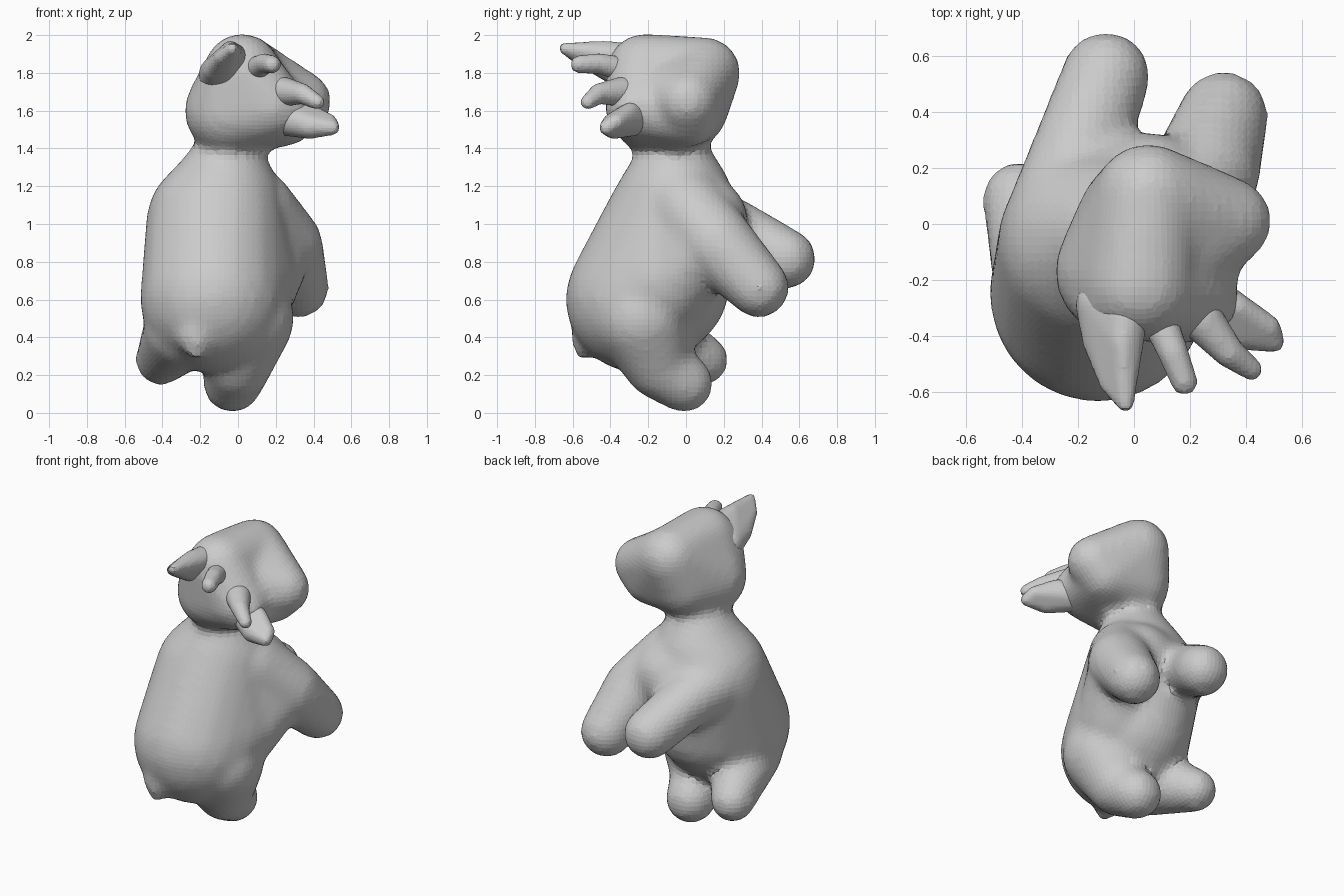
import bpy, bmesh
from mathutils import Matrix


def add_hull(bm, balls):
    """Convex skin around a set of balls (x, y, z, radius)."""
    part = bmesh.new()
    for x, y, z, r in balls:
        bmesh.ops.create_icosphere(part, subdivisions=3, radius=r,
                                   matrix=Matrix.Translation((x, y, z)))
    res = bmesh.ops.convex_hull(part, input=part.verts)
    junk = [v for v in part.verts if not v.link_faces]
    junk += [g for g in res["geom_interior"] if isinstance(g, bmesh.types.BMVert) and g not in junk]
    bmesh.ops.delete(part, geom=junk, context='VERTS')
    tmp = bpy.data.meshes.new("tmp")
    part.to_mesh(tmp)
    part.free()
    bm.from_mesh(tmp)
    bpy.data.meshes.remove(tmp)


def blend(name, hulls, voxel, smooth):
    """Fuse several hulls into one soft surface."""
    bm = bmesh.new()
    for h in hulls:
        add_hull(bm, h)
    me = bpy.data.meshes.new(name)
    bm.to_mesh(me)
    bm.free()
    ob = bpy.data.objects.new(name, me)
    bpy.context.collection.objects.link(ob)
    m = ob.modifiers.new("fuse", 'REMESH')
    m.mode, m.voxel_size = 'VOXEL', voxel
    m = ob.modifiers.new("soften", 'SMOOTH')
    m.factor, m.iterations = 0.5, smooth
    return ob


def chain(*balls):
    """Limb: hull of each neighbouring pair of balls."""
    return [[a, b] for a, b in zip(balls, balls[1:])]


# torso
hip, belly = (-0.13, -0.25, 0.60, 0.39), (-0.10, -0.13, 0.67, 0.36)
flank, chest = (0.04, -0.13, 0.70, 0.27), (-0.13, -0.07, 1.00, 0.36)
shoulders, neck = (-0.08, -0.06, 1.12, 0.31), (-0.05, -0.06, 1.38, 0.17)
torso = [[hip, belly, flank, chest, shoulders], [shoulders, neck],
         [chest, (0.05, 0.10, 1.02, 0.23)], [neck, (-0.03, -0.06, 1.5, 0.18)]]

# arms, the right one with its armpit filled towards the flank
left_arm = chain((-0.24, 0.05, 1.02, 0.21), (-0.19, 0.28, 0.95, 0.17), (-0.10, 0.53, 0.815, 0.16))
right_arm = chain((0.08, 0.0, 1.08, 0.22), (0.25, 0.17, 0.89, 0.20), (0.32, 0.385, 0.665, 0.163))
right_arm += [[(0.08, 0.0, 1.0, 0.22), (0.23, 0.10, 0.86, 0.17), (0.08, -0.08, 0.68, 0.24)]]

# legs
left_leg = chain((-0.28, -0.25, 0.45, 0.22), (-0.41, 0.09, 0.28, 0.135))
right_leg = chain((0.04, -0.23, 0.50, 0.26), (0.0, -0.15, 0.255, 0.18), (-0.03, -0.01, 0.155, 0.155))

# tail
tail = [[(-0.22, -0.49, 0.42, 0.12), (-0.22, -0.57, 0.29, 0.02)]]

# head: skull, ridge and a wide blunt muzzle with a dip between them
crown, cheek, nape = (0.02, -0.22, 1.81, 0.20), (0.18, -0.25, 1.62, 0.18), (-0.05, -0.17, 1.60, 0.235)
nose_l, nose_r, jaw = (0.05, 0.10, 1.80, 0.19), (0.335, 0.01, 1.65, 0.16), (0.0, 0.02, 1.61, 0.205)
chin = (0.25, 0.02, 1.575, 0.165)
head = [[crown, cheek, nape, jaw], [crown, nape, nose_l, jaw],
        [nose_l, nose_r, jaw, chin, (0.10, -0.12, 1.70, 0.19)], [nape, jaw, chin, cheek]]

# ear and horn roots melted into the head
roots = [[cheek, (0.27, -0.28, 1.61, 0.11)], [crown, nape, (-0.09, -0.32, 1.80, 0.09)]]

blend("body", torso + left_arm + right_arm + left_leg + right_leg + tail + head + roots, 0.03, 9)

# ears
blend("left_ear", [[(-0.11, -0.29, 1.79, 0.10), (-0.03, -0.33, 1.88, 0.08), (-0.13, -0.42, 1.815, 0.055),
                    (-0.04, -0.43, 1.92, 0.05), (-0.09, -0.57, 1.88, 0.035), (-0.03, -0.645, 1.93, 0.03)]], 0.015, 4)
blend("right_ear", [[(0.22, -0.25, 1.57, 0.10), (0.37, -0.30, 1.59, 0.05), (0.38, -0.38, 1.52, 0.07),
                     (0.50, -0.42, 1.51, 0.04), (0.48, -0.37, 1.54, 0.045)]], 0.015, 4)

# horns
blend("left_horn", chain((0.09, -0.34, 1.82, 0.065), (0.14, -0.46, 1.85, 0.055), (0.18, -0.565, 1.845, 0.048)), 0.015, 4)
blend("right_horn", chain((0.24, -0.34, 1.70, 0.08), (0.34, -0.46, 1.69, 0.055), (0.42, -0.52, 1.645, 0.04)), 0.015, 4)
